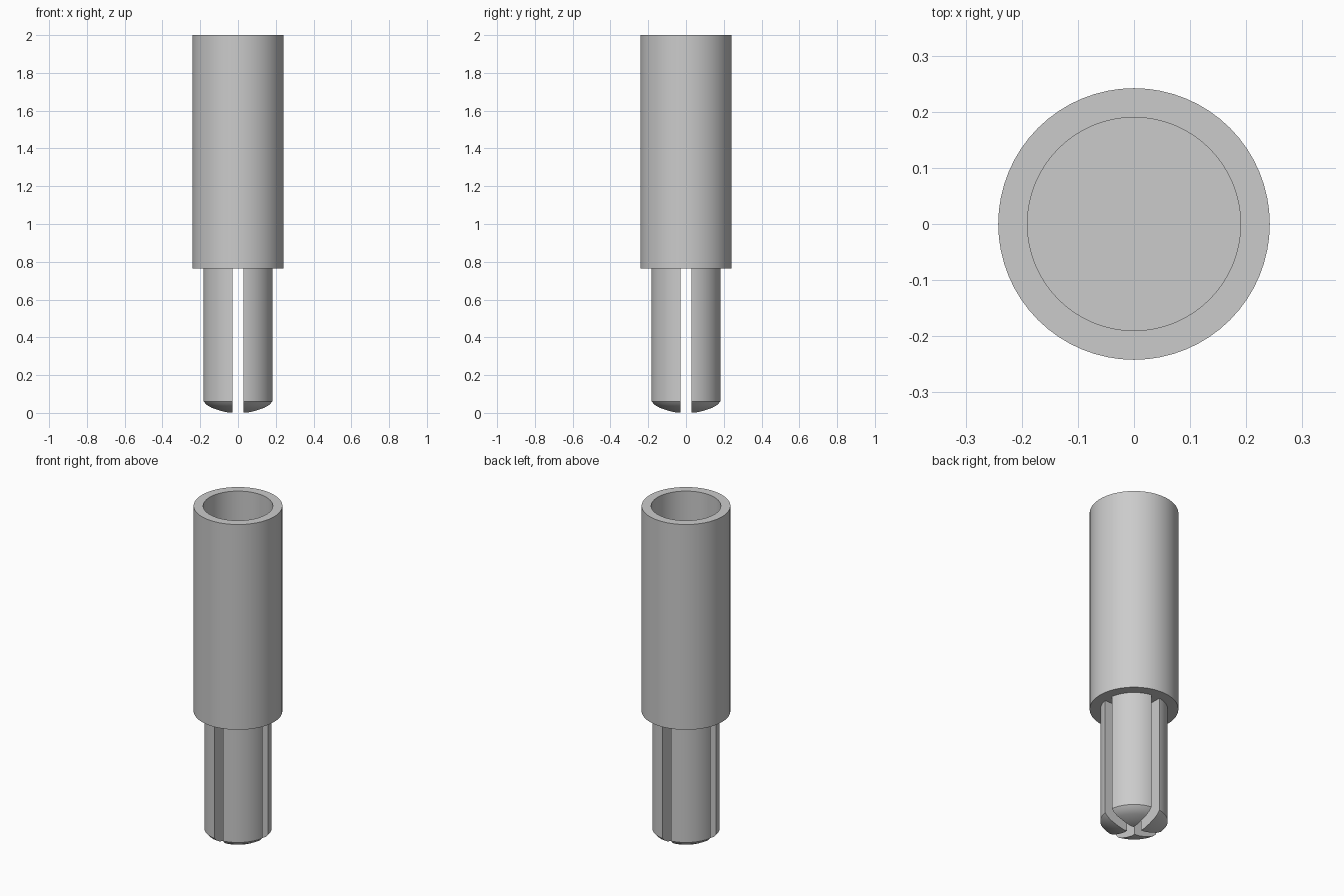
import bpy, bmesh, math
from mathutils import Vector

cube = bpy.data.objects.get("Cube")
if cube:
    bpy.data.objects.remove(cube, do_unlink=True)

SIDES = 64
COLLAR_Z = 0.765
SLOT = 0.028          # half width of the cross slots

metal = bpy.data.materials.new("light_grey")
metal.use_nodes = True
grey = (0.6, 0.6, 0.6, 1)
metal.diffuse_color = grey
metal.node_tree.nodes["Principled BSDF"].inputs["Base Color"].default_value = grey


def revolve(profile):
    """Spin an (r, z) profile, starting and ending on the axis, into a closed solid."""
    bm = bmesh.new()
    verts = [bm.verts.new((r, 0, z)) for r, z in profile]
    edges = [bm.edges.new(pair) for pair in zip(verts, verts[1:])]
    bmesh.ops.spin(bm, geom=verts + edges, cent=(0, 0, 0), axis=(0, 0, 1),
                   angle=math.tau, steps=SIDES, use_duplicate=False)
    bmesh.ops.remove_doubles(bm, verts=bm.verts[:], dist=1e-4)
    bmesh.ops.recalc_face_normals(bm, faces=bm.faces[:])
    return bm


def make_object(name, bm):
    mesh = bpy.data.meshes.new(name)
    bm.to_mesh(mesh)
    bm.free()
    obj = bpy.data.objects.new(name, mesh)
    bpy.context.collection.objects.link(obj)
    mesh.materials.append(metal)
    bpy.ops.object.select_all(action="DESELECT")
    obj.select_set(True)
    bpy.context.view_layer.objects.active = obj
    bpy.ops.object.shade_smooth_by_angle(angle=math.radians(25))
    return obj


# Socket sleeve with a blind bore
make_object("socket_sleeve", revolve([
    (0, COLLAR_Z), (0.242, COLLAR_Z), (0.242, 2), (0.19, 2), (0.19, 1.2), (0, 1.2)]))

# Pin with a domed tip, trimmed to one quarter prong and mirrored
pin = revolve([(0, 0), (0.06, 0.002), (0.1, 0.012), (0.14, 0.026), (0.168, 0.042),
               (0.184, 0.06), (0.184, COLLAR_Z), (0, COLLAR_Z)])
for axis in (Vector((1, 0, 0)), Vector((0, 1, 0))):
    cut = bmesh.ops.bisect_plane(pin, geom=pin.verts[:] + pin.edges[:] + pin.faces[:],
                                 plane_co=axis * SLOT, plane_no=axis, clear_inner=True)
    rim = [e for e in cut["geom_cut"] if isinstance(e, bmesh.types.BMEdge)]
    bmesh.ops.contextual_create(pin, geom=rim)
bmesh.ops.recalc_face_normals(pin, faces=pin.faces[:])
prongs = make_object("split_pin_prongs", pin)
mirror = prongs.modifiers.new("Mirror", "MIRROR")
mirror.use_axis = (True, True, False)
mirror.use_mirror_merge = False
